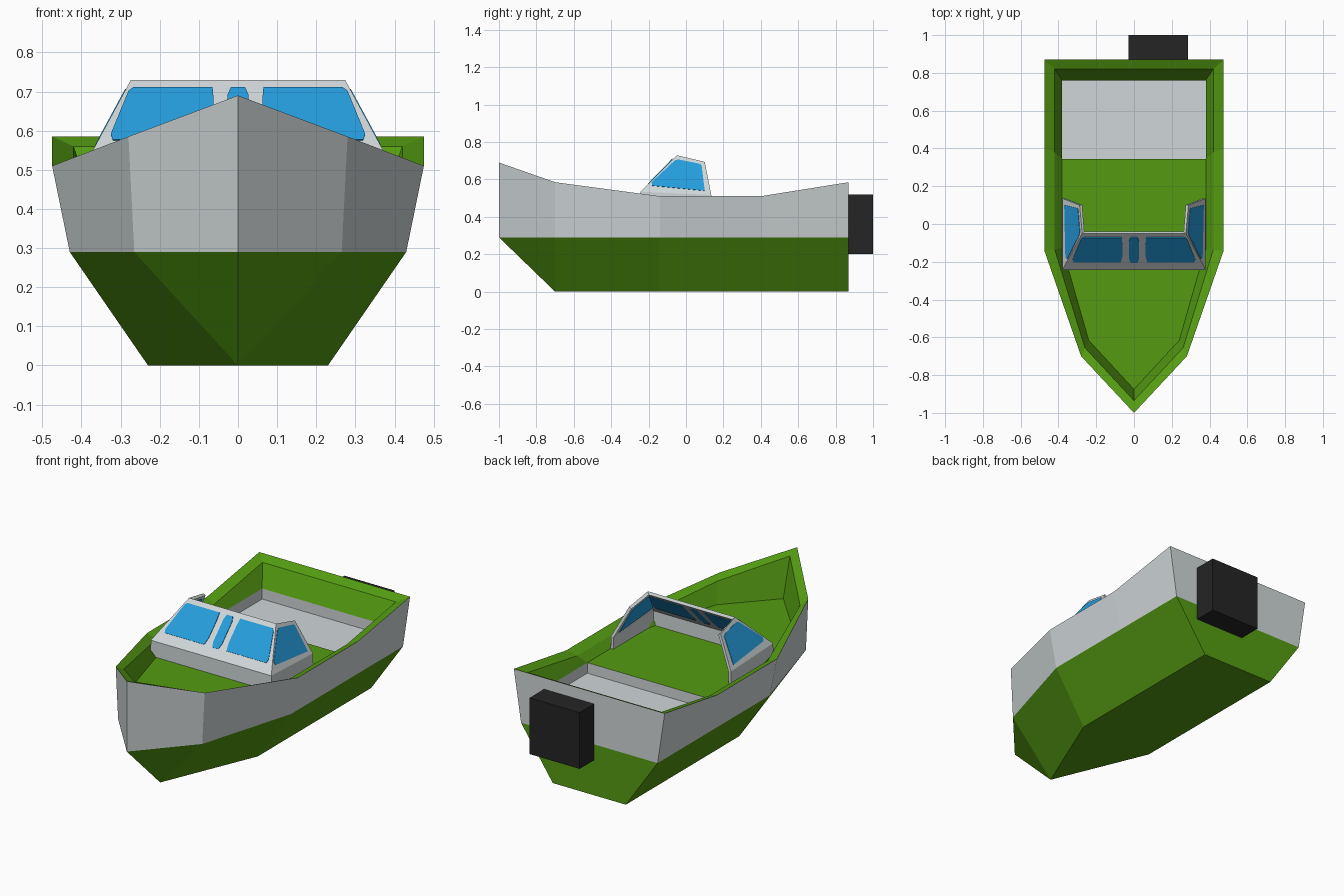
import bpy, bmesh
from mathutils import Vector

if "Cube" in bpy.data.objects:
    bpy.data.objects.remove(bpy.data.objects["Cube"])


def material(name, rgb):
    m = bpy.data.materials.new(name)
    m.diffuse_color = (*rgb, 1)
    m.use_nodes = True
    m.node_tree.nodes["Principled BSDF"].inputs["Base Color"].default_value = m.diffuse_color
    return m


GREEN = material("hull_green", (0.089, 0.33, 0.006))
GREY = material("light_grey", (0.63, 0.68, 0.69))
BLUE = material("window_blue", (0.018, 0.337, 0.72))
BLACK = material("motor_black", (0.018, 0.018, 0.018))


def finish(bm, name, *mats):
    me = bpy.data.meshes.new(name)
    bm.to_mesh(me)
    bm.free()
    for m in mats:
        me.materials.append(m)
    ob = bpy.data.objects.new(name, me)
    bpy.context.collection.objects.link(ob)
    return ob


def solidify(ob, thickness):
    mod = ob.modifiers.new("thickness", "SOLIDIFY")
    mod.thickness = thickness
    mod.offset = 0
    mod.use_even_offset = True


# Hull rings: right-hand stations from bow to stern, mirrored to the left
bottom = [(0, -.70, 0), (0, -.70, 0), (.23, -.15, 0), (.23, .4, 0), (.23, .87, 0)]
chine = [(0, -1, .29), (.265, -.70, .29), (.43, -.14, .29), (.43, .4, .29), (.43, .87, .29)]
gunwale = [(0, -1, .69), (.28, -.70, .585), (.475, -.14, .51), (.475, .4, .51), (.475, .87, .585)]
rim = [(0, -.935, .665), (.26, -.655, .56), (.42, -.135, .487), (.42, .38, .487), (.42, .82, .56)]
FLOOR, SEAT = .445, .385
floor = [(0, -.875, FLOOR), (.24, -.615, FLOOR), (.38, -.125, FLOOR), (.38, .345, FLOOR), (.38, .76, FLOOR)]

bm = bmesh.new()
rings = []
for right in (bottom, chine, gunwale, rim, floor):
    pts = right + [(-x, y, z) for x, y, z in reversed(right[1:])]
    rings.append([bm.verts.new(p) for p in pts])
for level, (a, b) in enumerate(zip(rings, rings[1:])):
    n = len(a)
    for i in range(n):
        j = (i + 1) % n
        f = bm.faces.new((a[i], a[j], b[j], b[i]))
        f.material_index = 1 if level == 1 else 0   # grey topsides
bm.faces.new(list(reversed(rings[0])))
bm.faces.new(rings[4][:4] + rings[4][6:])            # cockpit floor
bmesh.ops.remove_doubles(bm, verts=bm.verts, dist=1e-4)
bmesh.ops.recalc_face_normals(bm, faces=bm.faces)
finish(bm, "hull", GREEN, GREY)

# Sunken grey seat well at the stern
bm = bmesh.new()
corners = [(-.38, .345), (.38, .345), (.38, .76), (-.38, .76)]
low = [bm.verts.new((x, y, SEAT)) for x, y in corners]
high = [bm.verts.new((x, y, FLOOR)) for x, y in corners]
bm.faces.new(low)
for i in range(4):
    j = (i + 1) % 4
    bm.faces.new((low[j], low[i], high[i], high[j]))
finish(bm, "seat", GREY)

# Windscreen frame: raked front, two wings, upright skirt down to the floor


def front_y(z):
    return -.235 + (z - .53) * .19 / .195


def wing_x(y, z):
    return .372 - .027 * (y + .235) - .512 * (z - .53)


bm = bmesh.new()
profile = [(.135, FLOOR), (-.235, FLOOR), (-.235, .53), (.135, .515), (.1, .69), (-.045, .722)]
sides = []
for s in (1, -1):
    sides.append([bm.verts.new((s * (.372 if z < .5 else wing_x(y, z)), y, z)) for y, z in profile])
R, L = sides
bm.faces.new((L[1], R[1], R[2], L[2]))
bm.faces.new((L[2], R[2], R[5], L[5]))
bm.faces.new((R[1], R[0], R[3], R[2]))
bm.faces.new((R[2], R[3], R[4], R[5]))
bm.faces.new((L[0], L[1], L[2], L[3]))
bm.faces.new((L[3], L[2], L[5], L[4]))
solidify(finish(bm, "windscreen_frame", GREY), .016)


# Thin glass plates on both faces of the frame
def pane(name, pts):
    pts = [Vector(p) for p in pts]
    nrm = (pts[1] - pts[0]).cross(pts[2] - pts[0]).normalized()
    bm = bmesh.new()
    for side in (-1, 1):
        bm.faces.new([bm.verts.new(p + nrm * side * .0085) for p in pts])
    solidify(finish(bm, name, BLUE), .004)


big = [(.07, .57), (.32, .57), (.325, .585), (.28, .695), (.268, .704), (.065, .704), (.062, .67), (.062, .6)]
small = [(-.018, .568), (.018, .568), (.027, .59), (.027, .685), (.018, .704),
         (-.018, .704), (-.027, .685), (-.027, .59)]
wing = [(-.18, .562), (.1, .535), (.083, .672), (.07, .68), (-.04, .702), (-.06, .697), (-.185, .58)]
pane("centre_window", [(x, front_y(z), z) for x, z in small])
for s, label in ((1, "right"), (-1, "left")):
    pane("front_window_" + label, [(s * x, front_y(z), z) for x, z in big])
    pane("side_window_" + label, [(s * wing_x(y, z), y, z) for y, z in wing])

# Outboard motor block
bm = bmesh.new()
bmesh.ops.create_cube(bm, size=1)
for v in bm.verts:
    v.co = Vector((.1275 + v.co.x * .315, .935 + v.co.y * .13, .36 + v.co.z * .32))
finish(bm, "outboard_motor", BLACK)
